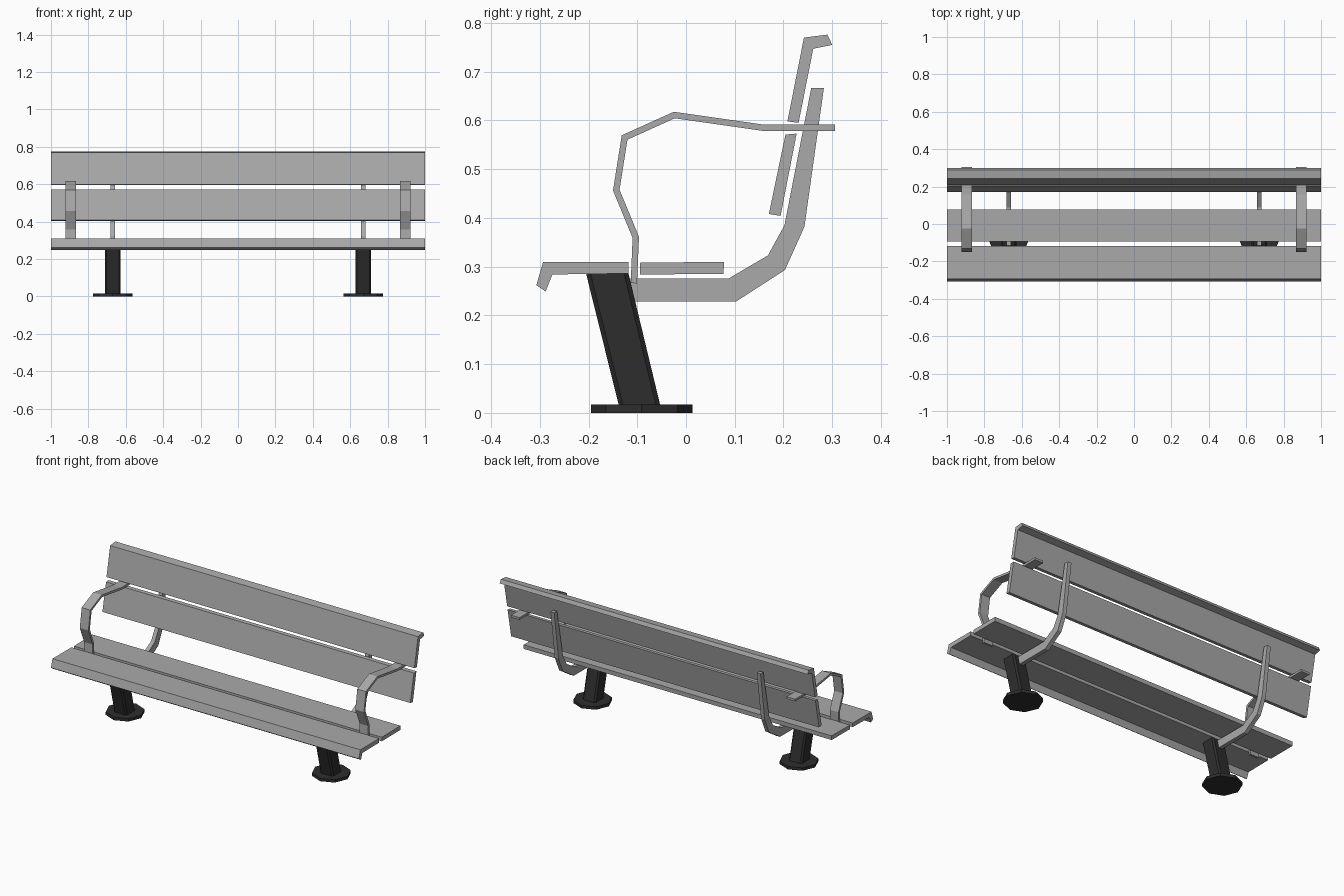
import bpy, bmesh, math
from mathutils import Vector

if "Cube" in bpy.data.objects:
    bpy.data.objects.remove(bpy.data.objects["Cube"])


def material(name, v):
    m = bpy.data.materials.new(name)
    m.diffuse_color = (v, v, v, 1)
    m.use_nodes = True
    m.node_tree.nodes["Principled BSDF"].inputs["Base Color"].default_value = m.diffuse_color
    return m


GREY = material("grey slats", 0.40)
DARK = material("dark metal", 0.027)


def finish(bm, name, mat):
    bmesh.ops.recalc_face_normals(bm, faces=bm.faces)
    me = bpy.data.meshes.new(name)
    bm.to_mesh(me)
    bm.free()
    me.materials.append(mat)
    ob = bpy.data.objects.new(name, me)
    bpy.context.collection.objects.link(ob)
    return ob


def loft(name, rings, mat):
    """Closed solid through rings of equal point count."""
    bm = bmesh.new()
    vs = [[bm.verts.new(p) for p in r] for r in rings]
    n = len(vs[0])
    for a, b in zip(vs, vs[1:]):
        for i in range(n):
            bm.faces.new((a[i], a[(i + 1) % n], b[(i + 1) % n], b[i]))
    bm.faces.new(vs[0])
    bm.faces.new(vs[-1])
    return finish(bm, name, mat)


def extrude(name, profile, x0, x1, mat):
    """Side profile (y, z) extruded across x."""
    return loft(name, [[(x, y, z) for y, z in profile] for x in (x0, x1)], mat)


def strip(name, left, right, x, w, mat):
    """Bent flat bar: quad sections along paired outline points."""
    rings = [[(x - w, *a), (x + w, *a), (x + w, *b), (x - w, *b)]
             for a, b in zip(left, right)]
    return loft(name, rings, mat)


def offset(path, t):
    """Mitred offset of a (y, z) path by distance t."""
    pts = [Vector(p) for p in path]
    out = []
    for i, p in enumerate(pts):
        d1 = (p - pts[i - 1]).normalized() if i else (pts[1] - p).normalized()
        d2 = (pts[i + 1] - p).normalized() if i < len(pts) - 1 else d1
        n1, n2 = Vector((-d1.y, d1.x)), Vector((-d2.y, d2.x))
        m = (n1 + n2).normalized()
        out.append(tuple(p + m * t / m.dot(n1)))
    return out


# Seat and back slats
extrude("front_seat_slat", [(-.293, .310), (-.118, .310), (-.118, .286),
        (-.274, .284), (-.288, .249), (-.307, .262)], -1, 1, GREY)
extrude("rear_seat_slat", [(-.094, .308), (.078, .310), (.077, .285),
        (-.094, .284)], -1, 1, GREY)
extrude("lower_back_slat", [(.204, .571), (.227, .573), (.194, .404),
        (.170, .408)], -1, 1, GREY)
extrude("upper_back_slat", [(.208, .598), (.242, .770), (.290, .776),
        (.300, .755), (.261, .747), (.231, .595)], -1, 1, GREY)

support_in = [(-.125, .276), (.088, .276), (.168, .323), (.202, .385),
              (.257, .667)]
support_out = [(-.125, .228), (.102, .228), (.203, .293), (.243, .382),
               (.283, .667)]
arm = [(-.107, .266), (-.103, .360), (-.143, .457), (-.126, .565),
       (-.024, .611), (.158, .585), (.306, .585)]

for s, side in ((-1, "left"), (1, "right")):
    # Curved back support and armrest
    strip(side + "_back_support", support_in, support_out, s * .67, .012, GREY)
    strip(side + "_armrest", offset(arm, .0065), offset(arm, -.0065),
          s * .895, .028, GREY)

    # Leaning post with chamfered corners
    rings = []
    for y0, y1, z in ((-.137, -.052, .012), (-.205, -.118, .286)):
        c, x0, x1 = .009, s * .67 - .042, s * .67 + .042
        rings.append([(x0 + c, y0, z), (x1 - c, y0, z), (x1, y0 + c, z),
                      (x1, y1 - c, z), (x1 - c, y1, z), (x0 + c, y1, z),
                      (x0, y1 - c, z), (x0, y0 + c, z)])
    loft(side + "_post", rings, DARK)

    # Octagonal foot plate
    rings = [[(s * .67 + .105 * math.cos(k * math.pi / 4),
               -.091 + .104 * math.sin(k * math.pi / 4), z)
              for k in range(8)] for z in (0, .017)]
    loft(side + "_foot_plate", rings, DARK)
